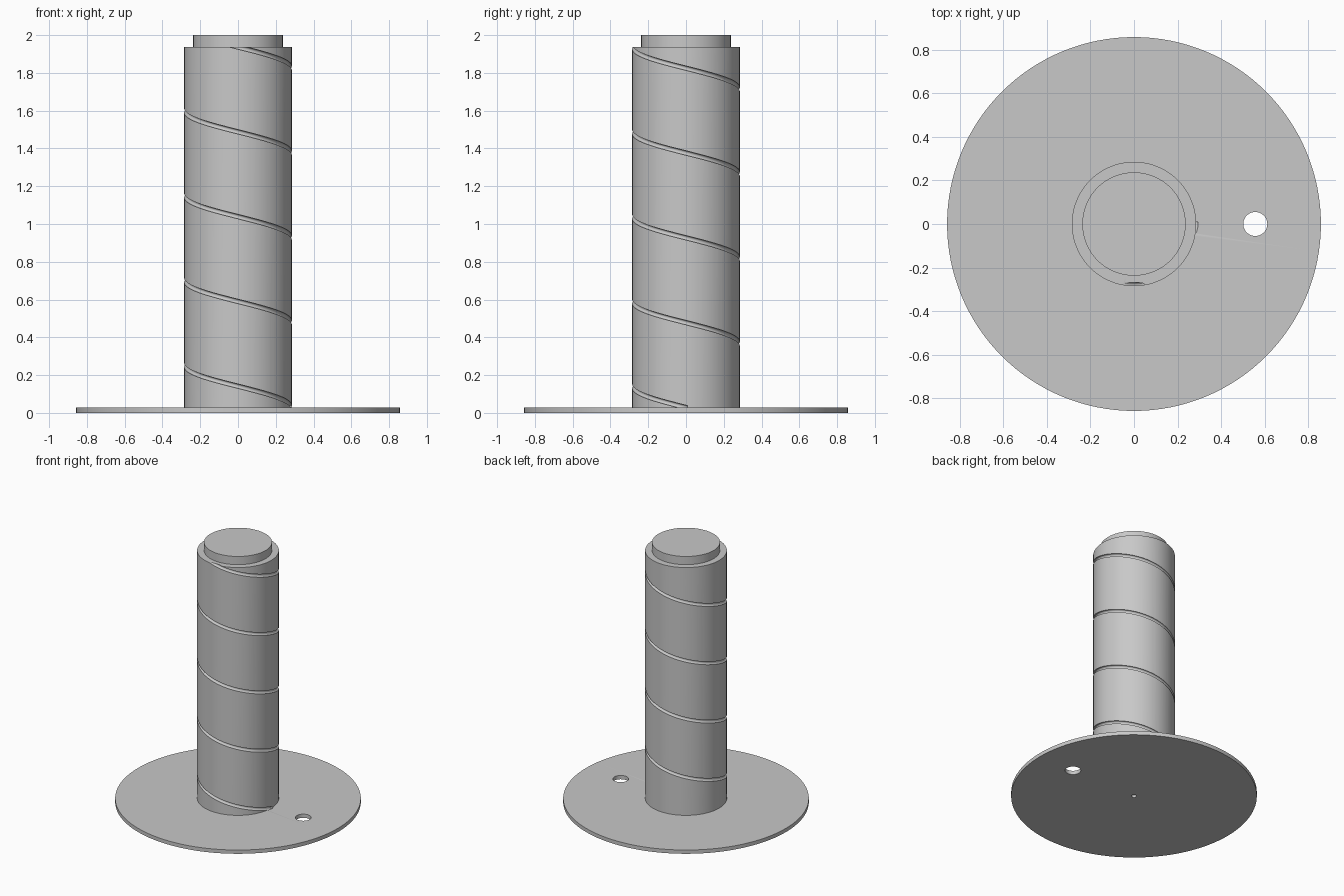
import bpy, bmesh, math
from mathutils import Vector, Matrix

if "Cube" in bpy.data.objects:
    bpy.data.objects.remove(bpy.data.objects["Cube"], do_unlink=True)

PLATE_R, PLATE_TOP = 0.857, 0.029
POST_R, POST_TOP = 0.285, 1.937
CAP_R, HEIGHT = 0.237, 2.0
SEGMENTS = 128

grey = bpy.data.materials.new("plain grey")
grey.use_nodes = True
colour = (0.58, 0.58, 0.58, 1)
grey.diffuse_color = colour
grey.node_tree.nodes["Principled BSDF"].inputs["Base Color"].default_value = colour


def make_object(name, bm):
    bmesh.ops.recalc_face_normals(bm, faces=bm.faces)
    mesh = bpy.data.meshes.new(name)
    bm.to_mesh(mesh)
    bm.free()
    mesh.materials.append(grey)
    obj = bpy.data.objects.new(name, mesh)
    bpy.context.collection.objects.link(obj)
    return obj


def skin(name, rings):
    """Closed solid through a list of equal rings, capped at both ends."""
    bm = bmesh.new()
    loops = [[bm.verts.new(p) for p in ring] for ring in rings]
    count = len(loops[0])
    for a, b in zip(loops, loops[1:]):
        for i in range(count):
            j = (i + 1) % count
            bm.faces.new((a[i], a[j], b[j], b[i]))
    bm.faces.new(loops[0])
    bm.faces.new(loops[-1])
    return make_object(name, bm)


def circle(radius, z, x=0, count=SEGMENTS):
    turn = 2 * math.pi / count
    return [Vector((x + radius * math.cos(i * turn), radius * math.sin(i * turn), z))
            for i in range(count)]


# Round base plate, post and stepped cap turned as one solid
profile = [(PLATE_R, 0), (PLATE_R, PLATE_TOP), (POST_R, PLATE_TOP),
           (POST_R, POST_TOP), (CAP_R, POST_TOP), (CAP_R, HEIGHT)]
stand = skin("post_on_base_plate", [circle(r, z) for r, z in profile])

# Cutters: plate hole and blind centre hole underneath
plate_hole = skin("plate_hole_cutter",
                  [circle(0.055, z, 0.556, 48) for z in (-0.1, 0.1)])
centre_hole = skin("centre_hole_cutter",
                   [circle(0.018, z, 0, 24) for z in (-0.1, 0.1)])

# Cutter: round-bottomed groove winding down the post
GROOVE_PATH_R, GROOVE_R = 0.281, 0.0125
TURNS, STEPS = 4.25, 72
pitch = (POST_TOP - PLATE_TOP) / TURNS
section = [Vector((p.x + GROOVE_PATH_R, 0, p.y)) for p in circle(GROOVE_R, 0, 0, 16)]
rings = []
first, last = -0.08, TURNS + 0.005
total = int((last - first) * STEPS)
for i in range(total + 1):
    t = first + (last - first) * i / total
    spin = Matrix.Rotation(2 * math.pi * t - math.pi / 2, 3, "Z")
    lift = Vector((0, 0, POST_TOP - pitch * t))
    rings.append([spin @ p + lift for p in section])
groove = skin("spiral_groove_cutter", rings)

# Cut, then remove the helpers
bpy.ops.object.select_all(action="DESELECT")
bpy.context.view_layer.objects.active = stand
stand.select_set(True)
for cutter in (plate_hole, centre_hole, groove):
    cutter.hide_render = True
    cut = stand.modifiers.new(cutter.name, "BOOLEAN")
    cut.operation = "DIFFERENCE"
    cut.solver = "EXACT"
    cut.object = cutter
    bpy.ops.object.modifier_apply(modifier=cut.name)
    bpy.data.objects.remove(cutter, do_unlink=True)

bpy.ops.object.shade_smooth_by_angle(angle=math.radians(30))
